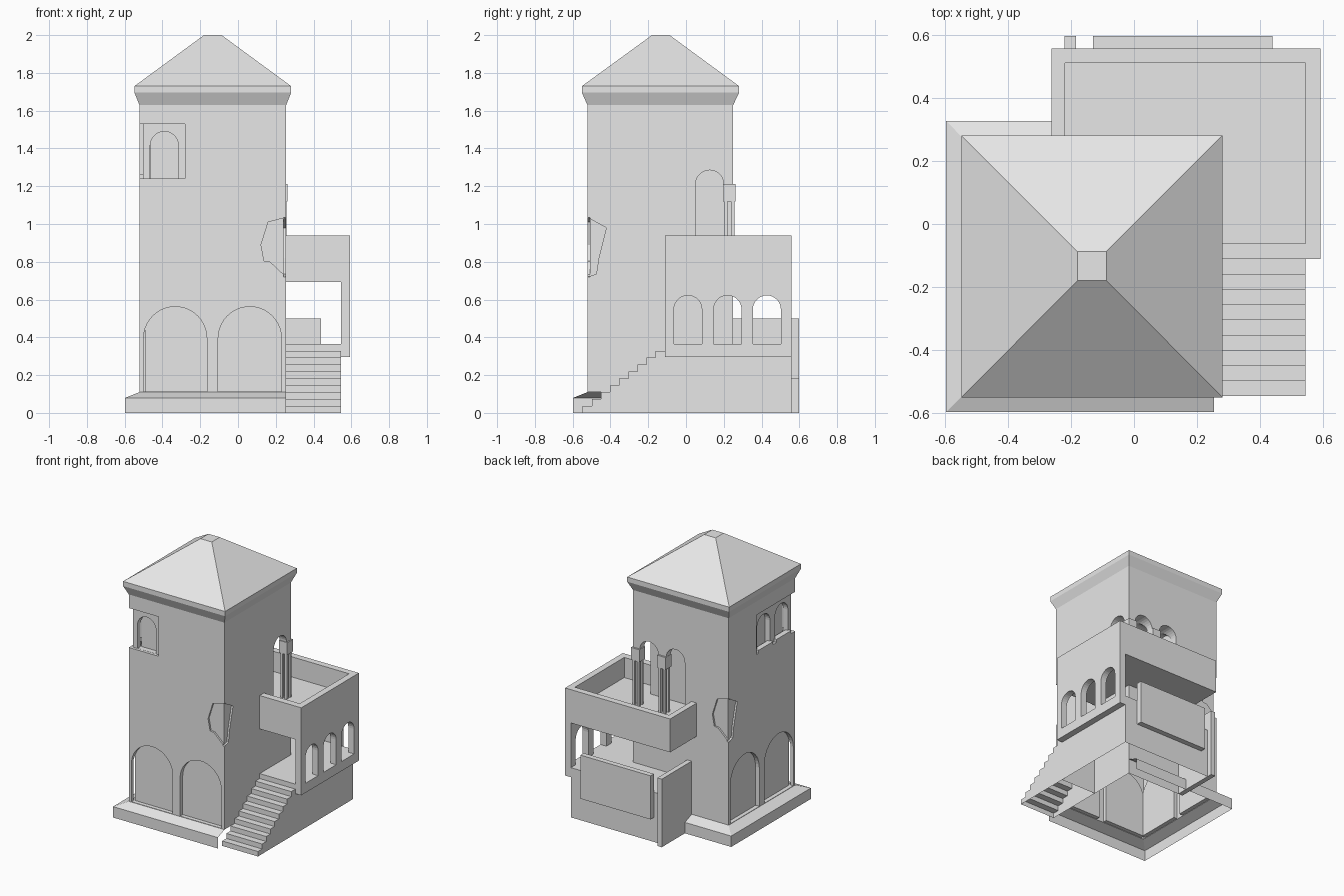
import bpy, bmesh, math
from mathutils import Vector

cube = bpy.data.objects.get("Cube")
if cube:
    bpy.data.objects.remove(cube, do_unlink=True)

stone = bpy.data.materials.new("stone_grey")
stone.use_nodes = True
GREY = (0.8, 0.8, 0.8, 1)
stone.diffuse_color = GREY
stone.node_tree.nodes["Principled BSDF"].inputs["Base Color"].default_value = GREY

# Tower footprint, shared by several parts
X0, X1, Y0, Y1 = -0.522, 0.255, -0.522, 0.25
BASE, TOP = 0.11, 1.63


def finish(name, bm):
    bmesh.ops.recalc_face_normals(bm, faces=bm.faces)
    me = bpy.data.meshes.new(name)
    bm.to_mesh(me)
    bm.free()
    me.materials.append(stone)
    ob = bpy.data.objects.new(name, me)
    bpy.context.collection.objects.link(ob)
    return ob


def prism(name, points, axis, a, b):
    """Extrude a 2D outline along an axis from a to b."""
    def place(p, t):
        co = list(p)
        co.insert("xyz".index(axis), t)
        return co
    bm = bmesh.new()
    face = bm.faces.new([bm.verts.new(place(p, a)) for p in points])
    ext = bmesh.ops.extrude_face_region(bm, geom=[face])
    shift = Vector(place((0, 0), b - a))
    for v in ext["geom"]:
        if isinstance(v, bmesh.types.BMVert):
            v.co += shift
    return finish(name, bm)


def box(name, x, y, z):
    return prism(name, [(x[0], y[0]), (x[1], y[0]), (x[1], y[1]), (x[0], y[1])], "z", *z)


def arch(left, right, bottom, top, steps=14):
    """Round-headed opening outline."""
    r, c = (right - left) / 2, (left + right) / 2
    pts = [(left, bottom), (right, bottom)]
    for i in range(steps + 1):
        a = math.pi * i / steps
        pts.append((c + r * math.cos(a), top - r + r * math.sin(a)))
    return pts


def carve(ob, cutters):
    """Subtract the cutters, bake the result and drop the cutters."""
    for c in cutters:
        c.hide_render = True
        m = ob.modifiers.new("cut", "BOOLEAN")
        m.operation, m.solver, m.object = "DIFFERENCE", "EXACT", c
    deps = bpy.context.evaluated_depsgraph_get()
    me = bpy.data.meshes.new_from_object(ob.evaluated_get(deps))
    ob.modifiers.clear()
    ob.data = me
    for c in cutters:
        bpy.data.objects.remove(c, do_unlink=True)


def open_bottom(ob, level):
    bm = bmesh.new()
    bm.from_mesh(ob.data)
    low = [f for f in bm.faces if all(v.co.z < level + 0.001 for v in f.verts)]
    bmesh.ops.delete(bm, geom=low, context="FACES")
    bm.to_mesh(ob.data)
    bm.free()


def loft(name, rings, cap, sides=(0, 1, 2, 3)):
    """Join rectangular rings (x0, x1, y0, y1, z) with chosen sides."""
    bm = bmesh.new()
    loops = [[bm.verts.new(p) for p in ((a, c, z), (b, c, z), (b, d, z), (a, d, z))]
             for a, b, c, d, z in rings]
    for lo, hi in zip(loops, loops[1:]):
        for i in sides:
            j = (i + 1) % 4
            bm.faces.new((lo[i], lo[j], hi[j], hi[i]))
    if cap:
        bm.faces.new(loops[-1])
    return finish(name, bm)


# Tower shaft
tower = box("tower", (X0, X1), (Y0, Y1), (BASE, TOP))
cuts = []

# Blind arches at ground level, front and left
for a in (-0.5, -0.105):
    shape = arch(a, a + 0.335, 0.113, 0.562, 20)
    cuts.append(prism("cut", shape, "y", Y0 - 0.05, Y0 + 0.03))
    cuts.append(prism("cut", shape, "x", X0 - 0.05, X0 + 0.03))

# Upper corner window: shallow panels with arched niches
cuts.append(box("cut", (X0 - 0.05, -0.28), (Y0 - 0.05, Y0 + 0.02), (1.24, 1.53)))
cuts.append(box("cut", (X0 - 0.05, X0 + 0.02), (Y0 - 0.05, -0.07), (1.24, 1.53)))
cuts.append(prism("cut", arch(-0.465, -0.315, 1.241, 1.49), "y", Y0 - 0.05, Y0 + 0.06))
for a in (-0.465, -0.257):
    cuts.append(prism("cut", arch(a, a + 0.15, 1.241, 1.49), "x", X0 - 0.05, X0 + 0.06))

# Corner loggia with vaulted arches opening on the terrace
cuts.append(box("cut", (-0.165, 0.3), (0.05, 0.3), (0.79, 1.21)))
cuts.append(prism("cut", arch(0.05, 0.2, 1.2, 1.285), "x", -0.165, 0.3))
for a in (-0.165, 0.05):
    cuts.append(prism("cut", arch(a, a + 0.15, 1.2, 1.285), "y", 0.05, 0.3))

# Shield recesses wrapped around two opposite corners
wide = [(0.27, 1.04), (0.255, 1.035), (0.16, 1.01), (0.122, 0.89), (0.138, 0.805),
        (0.17, 0.8), (0.255, 0.72), (0.27, 0.72)]
narrow = [(-0.54, 1.04), (-0.522, 1.035), (-0.422, 0.98), (-0.462, 0.82),
          (-0.475, 0.735), (-0.522, 0.72), (-0.54, 0.72)]
DEPTH = 0.013
cuts.append(prism("cut", wide, "y", Y0 - 0.05, Y0 + DEPTH))
cuts.append(prism("cut", narrow, "x", X1 - DEPTH, X1 + 0.05))
cuts.append(prism("cut", [(X0 + X1 - x, z) for x, z in wide], "y", Y1 - DEPTH, Y1 + 0.05))
cuts.append(prism("cut", [(Y0 + Y1 - y, z) for y, z in narrow], "x", X0 - 0.05, X0 + DEPTH))
carve(tower, cuts)
open_bottom(tower, BASE)

# Window sills on the left
for i, a in enumerate((-0.465, -0.257)):
    box(f"window_sill_{i + 1}", (X0, X0 + 0.04), (a - 0.01, a + 0.16), (1.24, 1.262))

# Roof with flared eaves and flat tip
loft("roof", [(X0, X1, Y0, Y1, TOP), (-0.548, 0.281, -0.551, 0.281, 1.695),
              (-0.548, 0.281, -0.551, 0.281, 1.73), (-0.18, -0.087, -0.18, -0.087, 2.0)], True)

# Sloped plinth, open on the right
loft("plinth", [(-0.597, X1, -0.597, 0.328, 0), (-0.597, X1, -0.597, 0.328, 0.08),
                (X0, X1, Y0, Y1, BASE)], False, (0, 2, 3))

# Loggia columns: capital on four slim shafts
for name, cx in (("corner", 0.229), ("middle", 0.017)):
    cy = 0.229
    box(f"{name}_capital", (cx - 0.034, cx + 0.034), (cy - 0.034, cy + 0.034), (1.12, 1.211))
    for i in range(4):
        x, y = cx + (i % 2 - 0.5) * 0.036, cy + (i // 2 - 0.5) * 0.036
        box(f"{name}_shaft_{i + 1}", (x - 0.009, x + 0.009), (y - 0.009, y + 0.009), (0.79, 1.12))

# Annex ground floor, wrapping the tower's back corner
FLOOR, FRONT, BACK = 0.365, -0.112, 0.558
XR, XO, XL = 0.545, 0.592, -0.22


def ell(left, right, front, back):
    return [(X1, front), (right, front), (right, back), (left, back), (left, Y1), (X1, Y1)]


annex = prism("annex_base", ell(XL, XR, FRONT, BACK), "z", 0, FLOOR)
open_bottom(annex, 0)

# Staircase
STEPS = 9
run, rise = (FRONT + 0.547) / STEPS, FLOOR / (STEPS + 1)
outline = [(FRONT, 0), (-0.547, 0)]
for i in range(STEPS):
    outline += [(-0.547 + i * run, (i + 1) * rise), (-0.547 + (i + 1) * run, (i + 1) * rise)]
stairs = prism("stairs", outline, "x", X1, XR)
open_bottom(stairs, 0)

# Arcaded side wall
wall = box("arcade_wall", (XR, XO), (FRONT, BACK), (0.295, 0.938))
carve(wall, [prism("cut", arch(a, a + 0.148, FLOOR, 0.622), "x", 0.5, 0.65)
             for a in (-0.064, 0.146, 0.354)])

# Terrace slab and parapets
prism("terrace_floor", ell(XL, XR, -0.062, 0.511), "z", 0.693, 0.79)
RAIL = (0.693, 0.938)
box("front_parapet", (X1, XR), (FRONT, -0.062), RAIL)
box("back_parapet", (-0.262, XR), (0.511, BACK), RAIL)
box("left_parapet", (-0.262, XL), (Y1, 0.511), RAIL)

# Back balustrade panel and low end wall
box("back_panel", (-0.13, 0.44), (BACK, 0.597), (0.18, 0.5))
box("end_wall", (XL - 0.001, -0.185), (Y1, 0.597), (0, 0.5))
